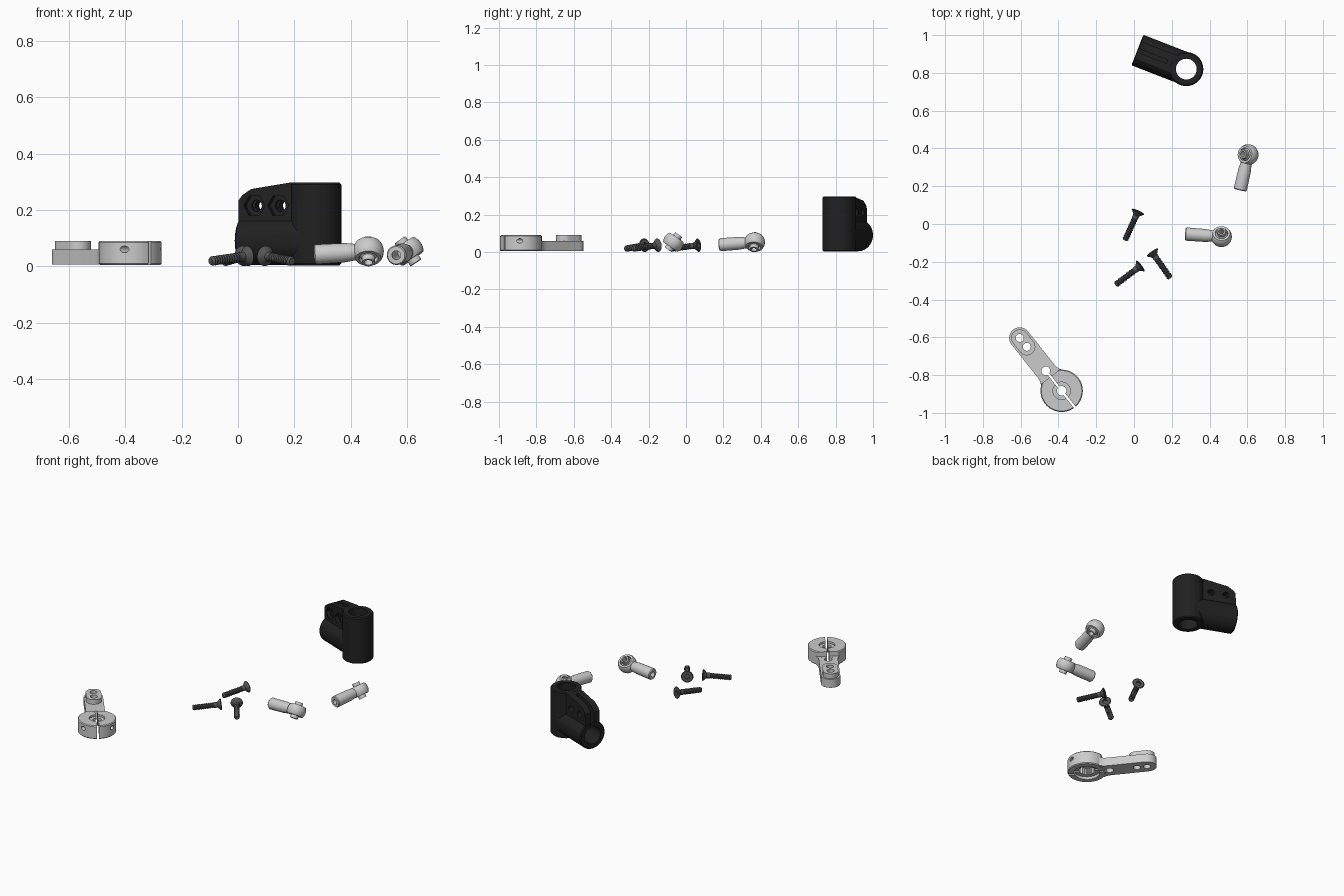
import bpy, bmesh
from math import sin, cos, pi, radians, atan2
from mathutils import Vector, Matrix

if "Cube" in bpy.data.objects:
    bpy.data.objects.remove(bpy.data.objects["Cube"])


def material(name, c):
    m = bpy.data.materials.new(name)
    m.diffuse_color = (c, c, c, 1)
    m.use_nodes = True
    m.node_tree.nodes["Principled BSDF"].inputs["Base Color"].default_value = m.diffuse_color
    return m


BLACK = material("black_plastic", 0.015)
DARK = material("dark_steel", 0.09)
I = Matrix.Identity(4)


def finish(bm, name, mat=None):
    bmesh.ops.remove_doubles(bm, verts=bm.verts, dist=1e-6)
    bmesh.ops.recalc_face_normals(bm, faces=bm.faces)
    me = bpy.data.meshes.new(name)
    bm.to_mesh(me)
    bm.free()
    ob = bpy.data.objects.new(name, me)
    bpy.context.collection.objects.link(ob)
    if mat:
        me.materials.append(mat)
    return ob


def lathe(name, prof, m=I, seg=40, mat=None):
    """Revolve (radius, height) points about local z."""
    bm = bmesh.new()
    rings = [[bm.verts.new(m @ Vector((r * cos(2 * pi * i / seg), r * sin(2 * pi * i / seg), z)))
              for i in range(seg)] for r, z in prof]
    for a, b in zip(rings, rings[1:]):
        for i in range(seg):
            j = (i + 1) % seg
            bm.faces.new((a[i], a[j], b[j], b[i]))
    return finish(bm, name, mat)


def cyl(name, r, z0, z1, m=I, seg=48, mat=None, bev=0):
    if bev:
        prof = [(0, z0), (r - bev, z0), (r, z0 + bev), (r, z1 - bev), (r - bev, z1), (0, z1)]
    else:
        prof = [(0, z0), (r, z0), (r, z1), (0, z1)]
    return lathe(name, prof, m, seg, mat)


def prism(name, pts, z0, z1, m=I, mat=None):
    bm = bmesh.new()
    f = bm.faces.new([bm.verts.new(m @ Vector((x, y, z0))) for x, y in pts])
    ext = bmesh.ops.extrude_face_region(bm, geom=[f])["geom"]
    up = m.to_3x3() @ Vector((0, 0, z1 - z0))
    bmesh.ops.translate(bm, vec=up, verts=[v for v in ext if isinstance(v, bmesh.types.BMVert)])
    return finish(bm, name, mat)


def combine(ob, others, op):
    """Apply exact booleans and remove the helper meshes."""
    bpy.context.view_layer.objects.active = ob
    for o in others:
        o.hide_render = True
        md = ob.modifiers.new("bool", 'BOOLEAN')
        md.operation, md.object, md.solver = op, o, 'EXACT'
        bpy.ops.object.modifier_apply(modifier=md.name)
        bpy.data.objects.remove(o)


def smooth(ob, deg=30):
    bpy.ops.object.select_all(action='DESELECT')
    ob.select_set(True)
    bpy.context.view_layer.objects.active = ob
    bpy.ops.object.shade_smooth_by_angle(angle=radians(deg))


def at(x, y, z):
    return Matrix.Translation((x, y, z))


def aim(loc, d):
    return Matrix.Translation(loc) @ Vector(d).to_track_quat('Z', 'Y').to_matrix().to_4x4()


def box(x0, x1, y0, y1):
    return [(x0, y0), (x1, y0), (x1, y1), (x0, y1)]


ALONG_X = Matrix.Rotation(pi / 2, 4, 'Y')
XZ = Matrix.Rotation(pi / 2, 4, 'X')  # profile in xz, extrudes to -y

# --- Black clamp mount: upright sleeve, side sleeve and split clamp block
mount = cyl("clamp_mount", 0.09, 0.003, 0.297, mat=BLACK, bev=0.006)
clamp = [(0, .09), (.273, .09), (.277, .12), (.275, .235), (.262, .252), (.228, .274), (.08, .297), (0, .297)]
combine(mount, [
    cyl("side_sleeve", 0.0865, 0, 0.278, at(0, 0, .0905) @ ALONG_X, bev=0.005),
    prism("clamp_block", clamp, -.05, .05, XZ),
], 'UNION')
cuts = [cyl("bore", .055, -.1, .4),
        cyl("side_bore", .055, .11, .4, at(0, 0, .0905) @ ALONG_X),
        prism("split", box(.11, .4, -.01, .01), .1, .4)]
for x in (.125, .216):
    m = at(x, 0, .215) @ XZ
    cuts += [cyl("bolt_hole", .02, -.2, .2, m),
             cyl("nut_pocket", .04, -.2, -.027, m, seg=6)]
combine(mount, cuts, 'DIFFERENCE')
mount.location = (.277, .82, 0)
mount.rotation_euler.z = radians(158.7)
smooth(mount)

# --- Servo arm: hub, arm, raised pad, splined bore and split
half = [(0, .056), (.355, .056)]
tip = [(.357 + .056 * cos(a), .056 * sin(a)) for a in [pi / 2 - pi * i / 24 for i in range(25)]]
side = [(0, .07), (.087, .07), (.1, .063), (.115, .058), (.135, .056)]
arm = prism("servo_arm", side + tip + [(x, -y) for x, y in reversed(side)], .006, .06)
pad = [(.357 + .045 * cos(a), .045 * sin(a)) for a in [pi / 2 - pi * i / 20 for i in range(21)]]
pad += [(.297 + .045 * cos(a), .045 * sin(a)) for a in [-pi / 2 - pi * i / 20 for i in range(21)]]
hub = cyl("hub", .112, .005, .09, seg=64, bev=.005)
combine(hub, [prism("hub_flat", box(.095, .2, -.2, .2), .0601, .2)], 'DIFFERENCE')
combine(arm, [hub, prism("pad", pad, .05, .09)], 'UNION')
spline = [((.05 if i % 2 else .045) * cos(2 * pi * i / 48), (.05 if i % 2 else .045) * sin(2 * pi * i / 48))
          for i in range(48)]
cuts = [cyl("screw_hole", .025, -.1, .2), cyl("top_recess", .046, .078, .2),
        prism("spline_bore", spline, -.1, .062), cyl("bottom_recess", .075, -.1, .022),
        cyl("relief_hole", .023, -.1, .2, at(.135, 0, 0)),
        prism("split", box(-.2, .135, -.006, .006), -.1, .2)]
cuts += [cyl("rod_hole", .021, -.1, .2, at(x, 0, 0)) for x in (.357, .297)]
cuts += [cyl("pinch_hole", .012, -.2, .2, at(-.073, 0, .06) @ XZ)]
combine(arm, cuts, 'DIFFERENCE')
arm.location = (-.383, -.883, 0)
arm.rotation_euler.z = atan2(.28, -.222)
smooth(arm)

# --- Two ball-joint rod ends
ball = [(.036 * cos(a), .036 * sin(a)) for a in [radians(-50 + 10 * i) for i in range(11)]]
ball = [(.015, -.049), (.023, -.049)] + ball + [(.023, .049), (.015, .049), (.015, -.049)]
band = [(.055 * cos(a), .055 * sin(a)) for a in [radians(-34 + 6.8 * i) for i in range(11)]]
band = [(.034, -.031)] + band + [(.034, .031), (.034, -.031)]
stem = [(0, .1), (.016, .1), (.016, 0), (.031, 0), (.035, .005), (.034, .11), (.027, .16), (0, .16)]
for n, (end, eye) in enumerate([((.272, -.053, .042), (.463, -.067, .053)),
                                ((.562, .18, .039), (.604, .367, .053))], 1):
    end, eye = Vector(end), Vector(eye)
    d = (eye - end).normalized()
    left = Vector((0, 0, 1)).cross(d).normalized()
    axis = d.cross(left) * cos(radians(35)) + left * sin(radians(35))
    smooth(lathe(f"rod_end_{n}_stem", stem, aim(end, d)))
    smooth(lathe(f"rod_end_{n}_eye", band, aim(eye, axis), 48))
    smooth(lathe(f"rod_end_{n}_ball", ball, aim(eye, axis), 48))

# --- Three countersunk screws lying on the floor
L = .17
screw = [(0, .012), (.014, .012), (.014, 0), (.031, 0), (.036, .004), (.017, .024), (.0165, .045)]
for i in range(11):
    z = .048 + i * .0108
    screw += [(.0135, z), (.017, z + .0045), (.017, z + .0063)]
screw += [(.012, L), (0, L)]
for n, (head, end) in enumerate([((.022, .068), (-.047, -.085)),
                                 ((.095, -.148), (.195, -.29)),
                                 ((.037, -.22), (-.103, -.326))], 1):
    head, end = Vector((*head, .037)), Vector((*end, .017))
    smooth(lathe(f"screw_{n}", screw, aim(head, end - head), 28, DARK), 25)
